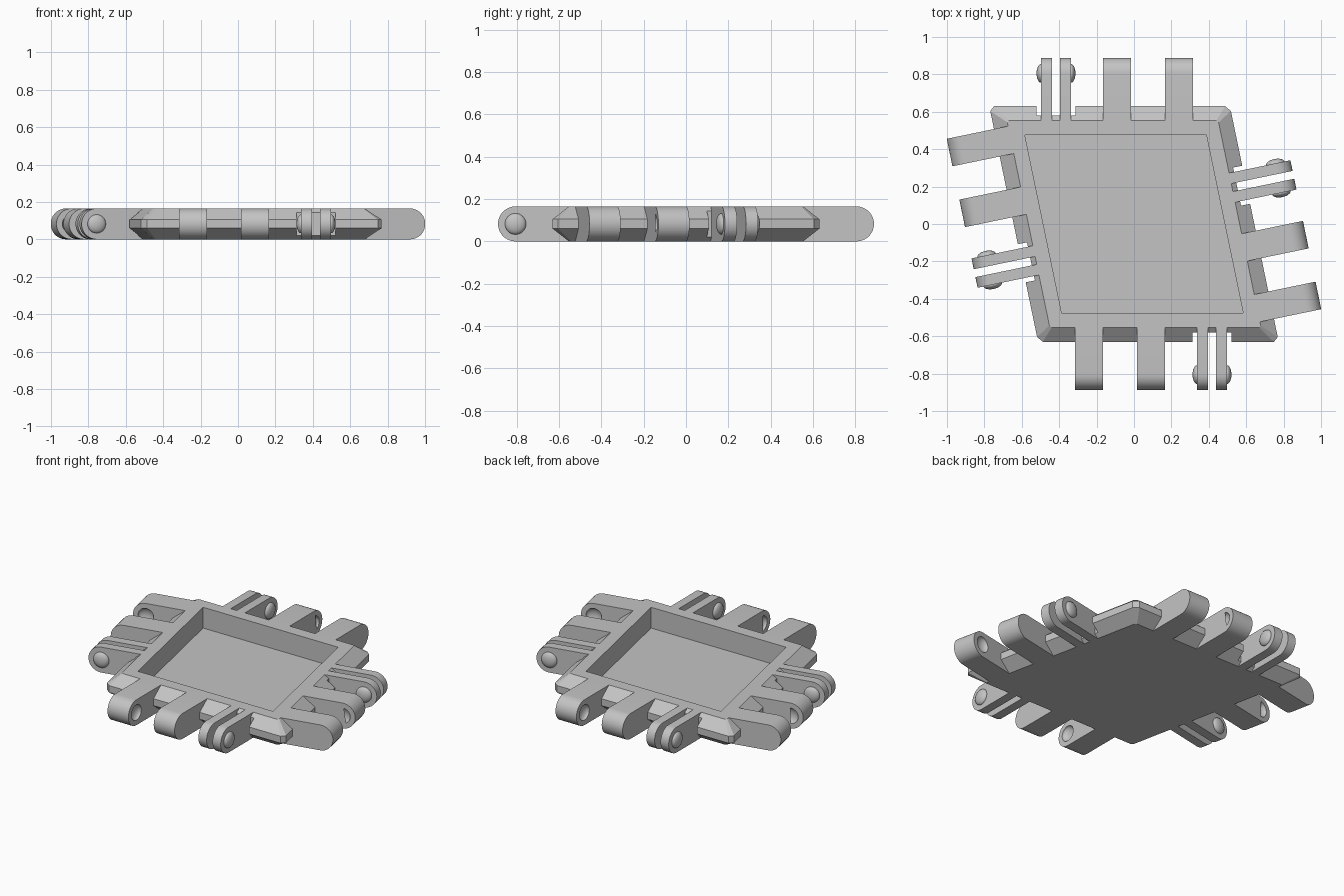
import bpy, bmesh, math
from mathutils import Matrix, Vector

if "Cube" in bpy.data.objects:
    bpy.data.objects.remove(bpy.data.objects["Cube"])

SKEW = math.radians(11.7)      # lean of the two slanted sides
HEIGHT = 0.165
RADIUS = HEIGHT / 2
REACH = 0.888                  # hinge tip distance from the centre
AXIS = REACH - RADIUS          # hinge pin distance from the centre
TOP, RIM, NOTCH = 0.553, 0.63, 0.58

grey = bpy.data.materials.new("plain_grey")
grey.use_nodes = True
grey.diffuse_color = (0.55, 0.55, 0.55, 1)
grey.node_tree.nodes["Principled BSDF"].inputs["Base Color"].default_value = grey.diffuse_color


def make(name, bm, matrix=Matrix()):
    bmesh.ops.recalc_face_normals(bm, faces=bm.faces)
    mesh = bpy.data.meshes.new(name)
    bm.to_mesh(mesh)
    bm.free()
    mesh.transform(matrix)
    mesh.materials.append(grey)
    ob = bpy.data.objects.new(name, mesh)
    bpy.context.collection.objects.link(ob)
    return ob


def activate(ob):
    bpy.ops.object.select_all(action='DESELECT')
    ob.select_set(True)
    bpy.context.view_layer.objects.active = ob


def cut(ob, cutter):
    activate(ob)
    mod = ob.modifiers.new("cut", 'BOOLEAN')
    mod.operation, mod.solver, mod.object = 'DIFFERENCE', 'EXACT', cutter
    bpy.ops.object.modifier_apply(modifier=mod.name)
    bpy.data.objects.remove(cutter)


def smooth(ob):
    activate(ob)
    bpy.ops.object.shade_smooth_by_angle(angle=math.radians(30))


def ring(inset, clip, z):
    """Rhombus outline with clipped corners; inset is the distance to each side."""
    half = inset / math.cos(SKEW)
    lean = math.tan(SKEW) * inset
    corners = [Vector((sx * half - sy * lean, sy * inset, z))
               for sx, sy in ((-1, -1), (1, -1), (1, 1), (-1, 1))]
    points = []
    for i, c in enumerate(corners):
        for other in (corners[i - 1], corners[(i + 1) % 4]):
            points.append(c + (other - c).normalized() * clip)
    return points


def loft(name, rings):
    bm = bmesh.new()
    loops = [[bm.verts.new(p) for p in r] for r in rings]
    for a, b in zip(loops, loops[1:]):
        for i in range(len(a)):
            j = (i + 1) % len(a)
            bm.faces.new((a[i], a[j], b[j], b[i]))
    bm.faces.new(loops[0])
    bm.faces.new(loops[-1])
    return make(name, bm)


def box(name, lo, hi, matrix):
    bm = bmesh.new()
    lo, hi = Vector(lo), Vector(hi)
    bmesh.ops.create_cube(bm, size=1, matrix=Matrix.Translation((lo + hi) / 2)
                          @ Matrix.Diagonal((*(hi - lo), 1)))
    return make(name, bm, matrix)


def dome(name, t, depth, matrix):
    """Flattened ball on the hinge pin line."""
    bm = bmesh.new()
    bmesh.ops.create_uvsphere(bm, u_segments=24, v_segments=16, radius=1,
                              matrix=Matrix.Translation((AXIS, t, RADIUS))
                              @ Matrix.Diagonal((0.05, depth, 0.05, 1)))
    return make(name, bm, matrix)


def arm(name, t0, t1, matrix):
    """Hinge arm with a half-round tip, between t0 and t1 along the side."""
    n = 18
    profile = [(TOP - 0.003, HEIGHT), (TOP - 0.003, 0)]
    for i in range(n + 1):
        a = math.pi * (i / n - 0.5)
        profile.append((AXIS + RADIUS * math.cos(a), RADIUS + RADIUS * math.sin(a)))
    bm = bmesh.new()
    face = bm.faces.new([bm.verts.new((d, t0, z)) for d, z in profile])
    new = bmesh.ops.extrude_face_region(bm, geom=[face])["geom"]
    bmesh.ops.translate(bm, verts=[v for v in new if isinstance(v, bmesh.types.BMVert)],
                        vec=(0, t1 - t0, 0))
    return make(name, bm, matrix)


# Tray plate with bevelled rim
plate = loft("tray_plate", [ring(TOP, 0.01, 0), ring(RIM, 0.026, 0.06),
                            ring(RIM, 0.026, HEIGHT - 0.06), ring(TOP, 0.01, HEIGHT)])

# Recessed pocket
cut(plate, loft("pocket_cutter", [ring(0.475, 0.0005, 0.03), ring(0.475, 0.0005, 0.3)]))

# Hinges on all four sides; the slanted sides carry theirs further along
sides = (("back", math.pi / 2, 0), ("front", -math.pi / 2, 0),
         ("left", SKEW, -0.333), ("right", SKEW + math.pi, -0.333))
for side, angle, shift in sides:
    frame = Matrix.Rotation(angle, 4, 'Z') @ Matrix.Translation((0, shift, 0))

    # Clearance notch around the thin arms
    cut(plate, box("notch_cutter", (NOTCH, 0.313, -0.1), (0.8, 0.521, 0.3), frame))

    # Wide arms with sockets on their facing sides
    for label, t0, t1, socket in (("first", -0.316, -0.166, -0.166),
                                  ("second", 0.016, 0.166, 0.016)):
        wide = arm(f"{side}_{label}_wide_arm", t0, t1, frame)
        cut(wide, dome("socket_cutter", socket, 0.028, frame))
        smooth(wide)

    # Thin arms with pin bumps on their outer sides
    for label, t0, t1, pin in (("first", 0.337, 0.396, 0.337),
                               ("second", 0.439, 0.497, 0.497)):
        smooth(arm(f"{side}_{label}_thin_arm", t0, t1, frame))
        smooth(dome(f"{side}_{label}_pin_bump", pin, 0.024, frame))
